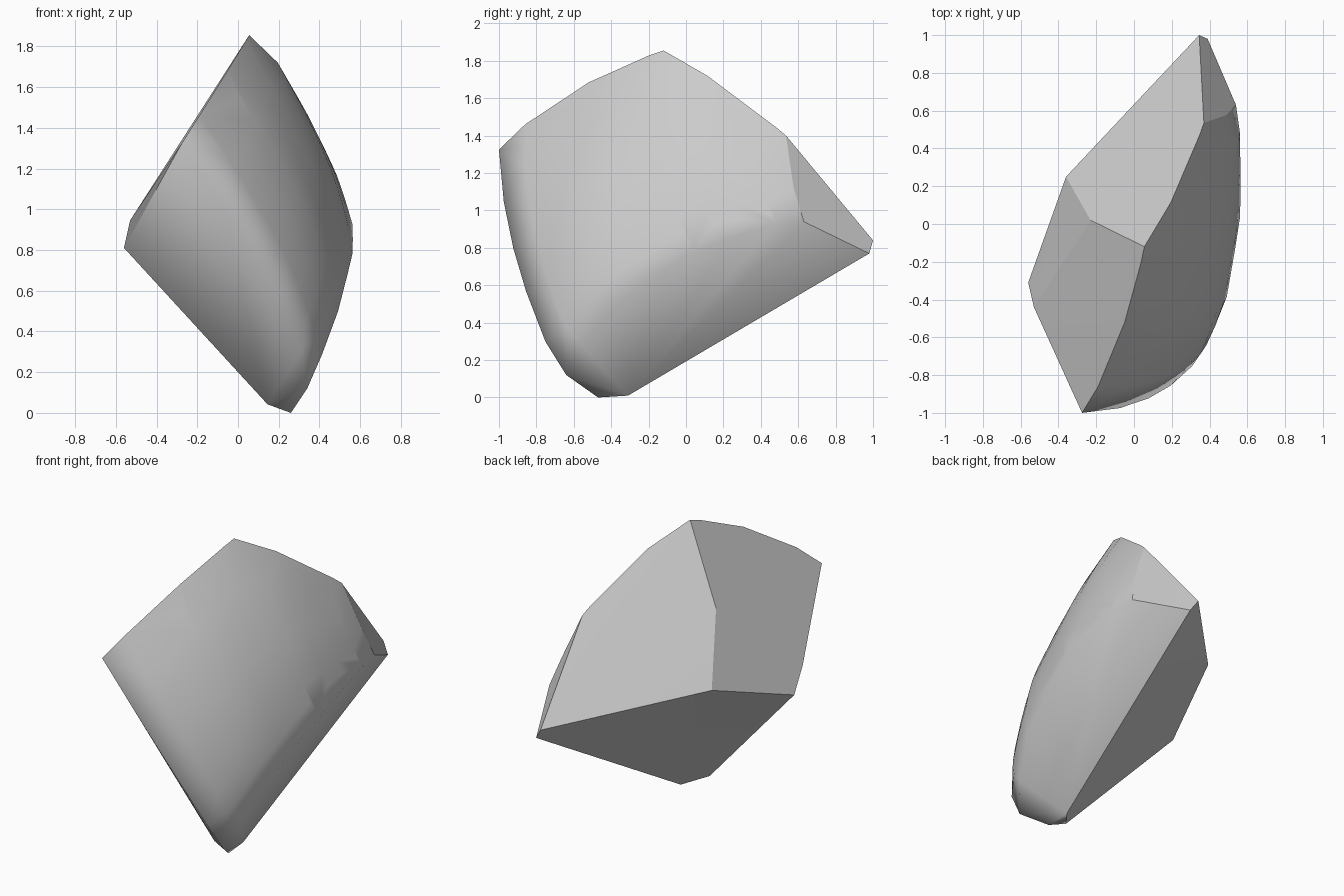
import bpy, bmesh
from mathutils import Vector

if "Cube" in bpy.data.objects:
    bpy.data.objects.remove(bpy.data.objects["Cube"])

# Outline of the curved outer skin: four border curves
TOP = [(-.275, -1, 1.325), (-.19, -.86, 1.46), (-.05, -.52, 1.685), (.035, -.2, 1.83),
       (.055, -.12, 1.855), (.2, .11, 1.715), (.348, .48, 1.45), (.37, .535, 1.4)]
BOTTOM = [(.34, -.64, .12), (.42, -.56, .285), (.49, -.385, .5), (.535, -.12, .68),
          (.555, .04, .785), (.56, .24, .855), (.56, .48, .93), (.54, .63, .94)]
LEFT = [BOTTOM[0], (.31, -.75, .3), (.2, -.85, .57), (.08, -.92, .8), (-.07, -.97, 1.05), TOP[0]]
RIGHT = [BOTTOM[-1], (.485, .575, 1.12), TOP[-1]]

# Corners of the flat broken faces behind the skin
CORNERS = [(.26, -.47, 0), (.255, -.31, .01), (.145, -.45, .042), (.39, .98, .77),
           (.345, 1, .84), (-.36, .25, 1.0), (-.23, .02, 1.41), (-.56, -.31, .81),
           (-.53, -.44, .945)]


def plane(a, b, c):
    """Point and outward normal of a flat face."""
    a, b, c = Vector(a), Vector(b), Vector(c)
    n = (b - a).cross(c - a).normalized()
    return a, n if n.dot(a - Vector((0, 0, .9))) > 0 else -n


PLANES = [plane(TOP[0], BOTTOM[0], CORNERS[7]),         # front
          plane(TOP[0], TOP[4], CORNERS[8]),            # upper left
          plane(CORNERS[5], CORNERS[6], CORNERS[7]),    # lower left
          plane(TOP[4], TOP[-1], CORNERS[5]),           # back
          plane(BOTTOM[-1], TOP[-1], CORNERS[3]),       # back right
          plane(BOTTOM[0], BOTTOM[-1], CORNERS[3]),     # lower right
          plane(CORNERS[3], CORNERS[7], CORNERS[1])]    # underside


def along(points, t):
    """Point at fraction t of a polyline's length."""
    pts = [Vector(p) for p in points]
    lengths = [(b - a).length for a, b in zip(pts, pts[1:])]
    d = t * sum(lengths)
    for a, b, n in zip(pts, pts[1:], lengths):
        if d <= n:
            return a.lerp(b, d / n)
        d -= n
    return pts[-1]


def skin(u, v):
    """Patch blended between the four borders, with a slight bulge."""
    b0, b1, t0, t1 = (Vector(p) for p in (BOTTOM[0], BOTTOM[-1], TOP[0], TOP[-1]))
    p = along(BOTTOM, u).lerp(along(TOP, u), v) + along(LEFT, v).lerp(along(RIGHT, v), u)
    p -= b0.lerp(b1, u).lerp(t0.lerp(t1, u), v)
    return p + Vector((.85, -.25, .45)) * (.02 * 16 * u * (1 - u) * v * (1 - v))


def snap(p, margin):
    """Keep a point inside the flat faces, and on those it nearly touches."""
    p = Vector(p)
    for _ in range(30):
        for o, n in PLANES:
            d = (p - o).dot(n)
            if d > -margin:
                p -= n * d
    return p


# Rock shard: convex body over skin and corners
bm = bmesh.new()
N = 10
for i in range(1, N):
    for j in range(1, N):
        bm.verts.new(snap(skin(i / N, j / N), 0))
for p in dict.fromkeys(TOP + BOTTOM + LEFT + RIGHT):
    bm.verts.new(snap(p, .015))
for p in CORNERS:
    bm.verts.new(p)
bmesh.ops.convex_hull(bm, input=bm.verts[:])
loose = [v for v in bm.verts if not v.link_faces]
bmesh.ops.delete(bm, geom=loose, context='VERTS')
bmesh.ops.recalc_face_normals(bm, faces=bm.faces[:])
bm.normal_update()


def side(face):
    """Index of the flat face a triangle belongs to, or -1 for the skin."""
    best = max(range(len(PLANES)), key=lambda k: face.normal.dot(PLANES[k][1]))
    o, n = PLANES[best]
    return best if all(abs((v.co - o).dot(n)) < .025 for v in face.verts) else -1


# Smooth skin, crisp edges around every flat face
for f in bm.faces:
    f.smooth = True
for e in bm.edges:
    e.smooth = side(e.link_faces[0]) == side(e.link_faces[1])

mesh = bpy.data.meshes.new("rock_shard")
bm.to_mesh(mesh)
bm.free()
shard = bpy.data.objects.new("rock_shard", mesh)
bpy.context.collection.objects.link(shard)
